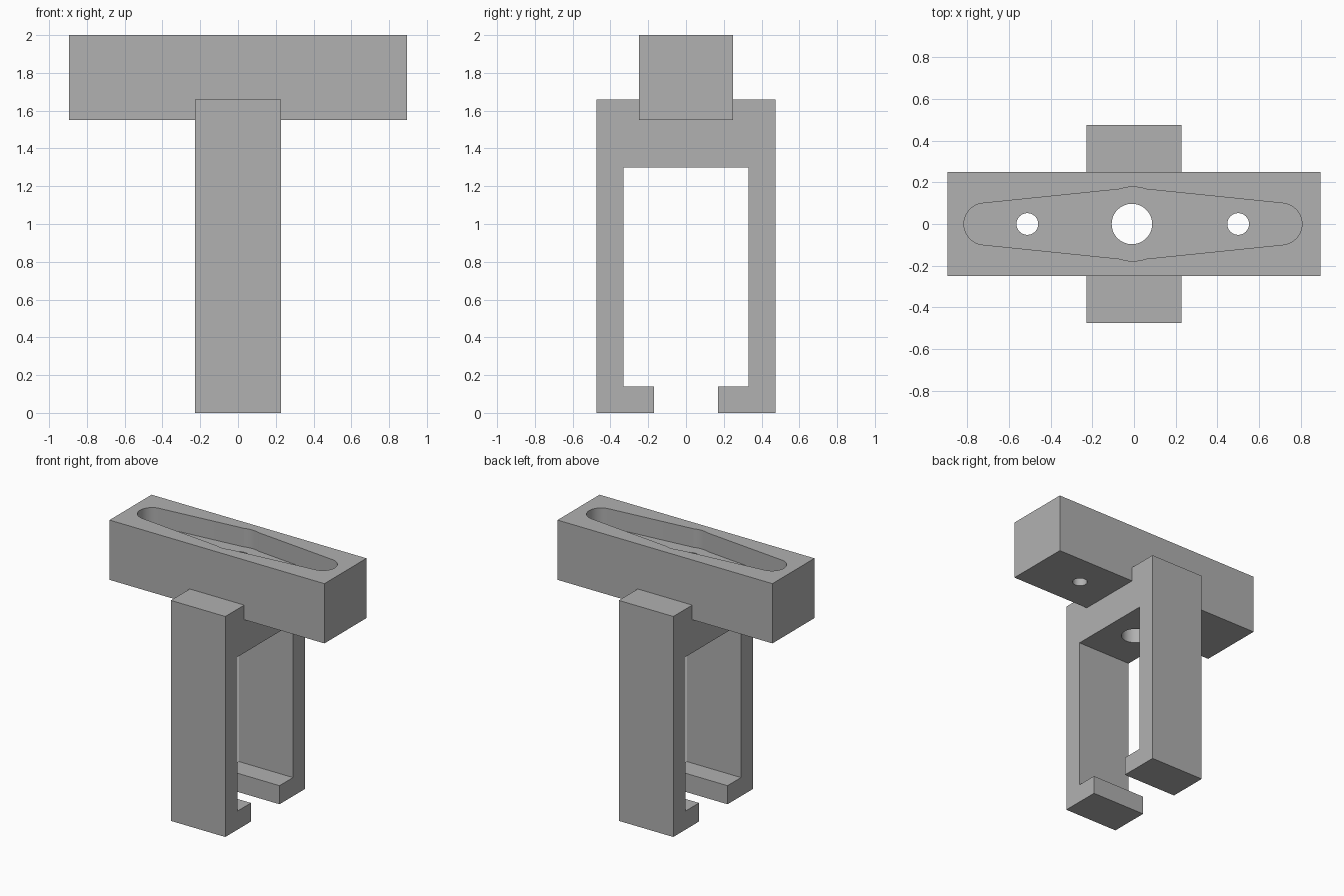
import bpy, bmesh
from math import cos, sin, radians
from mathutils import Matrix, Vector

old = bpy.data.objects.get("Cube")
if old:
    bpy.data.objects.remove(old, do_unlink=True)

grey = bpy.data.materials.new("plain grey")
grey.use_nodes = True
colour = (0.44, 0.44, 0.44, 1)
grey.diffuse_color = colour
grey.node_tree.nodes["Principled BSDF"].inputs["Base Color"].default_value = colour


def prism(name, points, direction):
    """Extrude a closed outline of 3D points along a direction."""
    bm = bmesh.new()
    face = bm.faces.new([bm.verts.new(p) for p in points])
    new = bmesh.ops.extrude_face_region(bm, geom=[face])["geom"]
    bmesh.ops.translate(bm, vec=Vector(direction),
                        verts=[v for v in new if isinstance(v, bmesh.types.BMVert)])
    bmesh.ops.recalc_face_normals(bm, faces=bm.faces)
    mesh = bpy.data.meshes.new(name)
    bm.to_mesh(mesh)
    bm.free()
    obj = bpy.data.objects.new(name, mesh)
    bpy.context.collection.objects.link(obj)
    mesh.materials.append(grey)
    return obj


def arc(cx, r, start, end, steps):
    """Points on an arc centred on the x axis."""
    angles = [radians(start + (end - start) * i / steps) for i in range(steps + 1)]
    return [(cx + r * cos(a), r * sin(a)) for a in angles]


def cut(obj, cutters):
    """Cut the shapes out and keep the result as a plain mesh."""
    for c in cutters:
        mod = obj.modifiers.new("cut", 'BOOLEAN')
        mod.operation = 'DIFFERENCE'
        mod.solver = 'EXACT'
        mod.object = c
    graph = bpy.context.evaluated_depsgraph_get()
    mesh = bpy.data.meshes.new_from_object(obj.evaluated_get(graph))
    obj.modifiers.clear()
    obj.data = mesh


# Clamp bracket: half profile in y and z, mirrored, with a seat for the bar
half = [(0.25, 1.55), (0.25, 1.66), (0.475, 1.66), (0.475, 0), (0.17, 0),
        (0.17, 0.14), (0.33, 0.14), (0.33, 1.3)]
profile = half + [(-y, z) for y, z in reversed(half)]
WIDTH = 0.227
bracket = prism("bracket", [(-WIDTH, y, z) for y, z in profile], (2 * WIDTH, 0, 0))

# Cross bar
L, D = 0.895, 0.25
bar = prism("cross_bar", [(-L, -D, 1.55), (L, -D, 1.55), (L, D, 1.55), (-L, D, 1.55)],
            (0, 0, 0.45))

# Tapered pocket in the top of the bar: round ends, wide rounded middle
MID = -0.005
outline = (arc(MID + 0.711, 0.1, -84, 84, 32) + arc(MID, 0.178, 70, 110, 8)
           + arc(MID - 0.711, 0.1, 96, 264, 32) + arc(MID, 0.178, 250, 290, 8))
pocket = prism("pocket_cutter", [(x, y, 1.86) for x, y in outline], (0, 0, 0.3))

# Through holes: a large one in the middle and a small one on each side
holes = []
for x, r in ((MID - 0.507, 0.052), (MID - 0.005, 0.097), (MID + 0.505, 0.052)):
    ring = arc(x, r, 0, 360, 64)[:-1]
    holes.append(prism("hole_cutter", [(px, py, 1.0) for px, py in ring], (0, 0, 1.2)))
for c in [pocket] + holes:
    c.hide_render = True

cut(bar, [pocket] + holes)
cut(bracket, [holes[1]])
for c in [pocket] + holes:
    bpy.data.objects.remove(c, do_unlink=True)

# Smooth the round walls, keep the edges sharp
bpy.ops.object.select_all(action='DESELECT')
for obj in (bar, bracket):
    obj.select_set(True)
    bpy.context.view_layer.objects.active = obj
bpy.ops.object.shade_smooth_by_angle(angle=radians(10))
